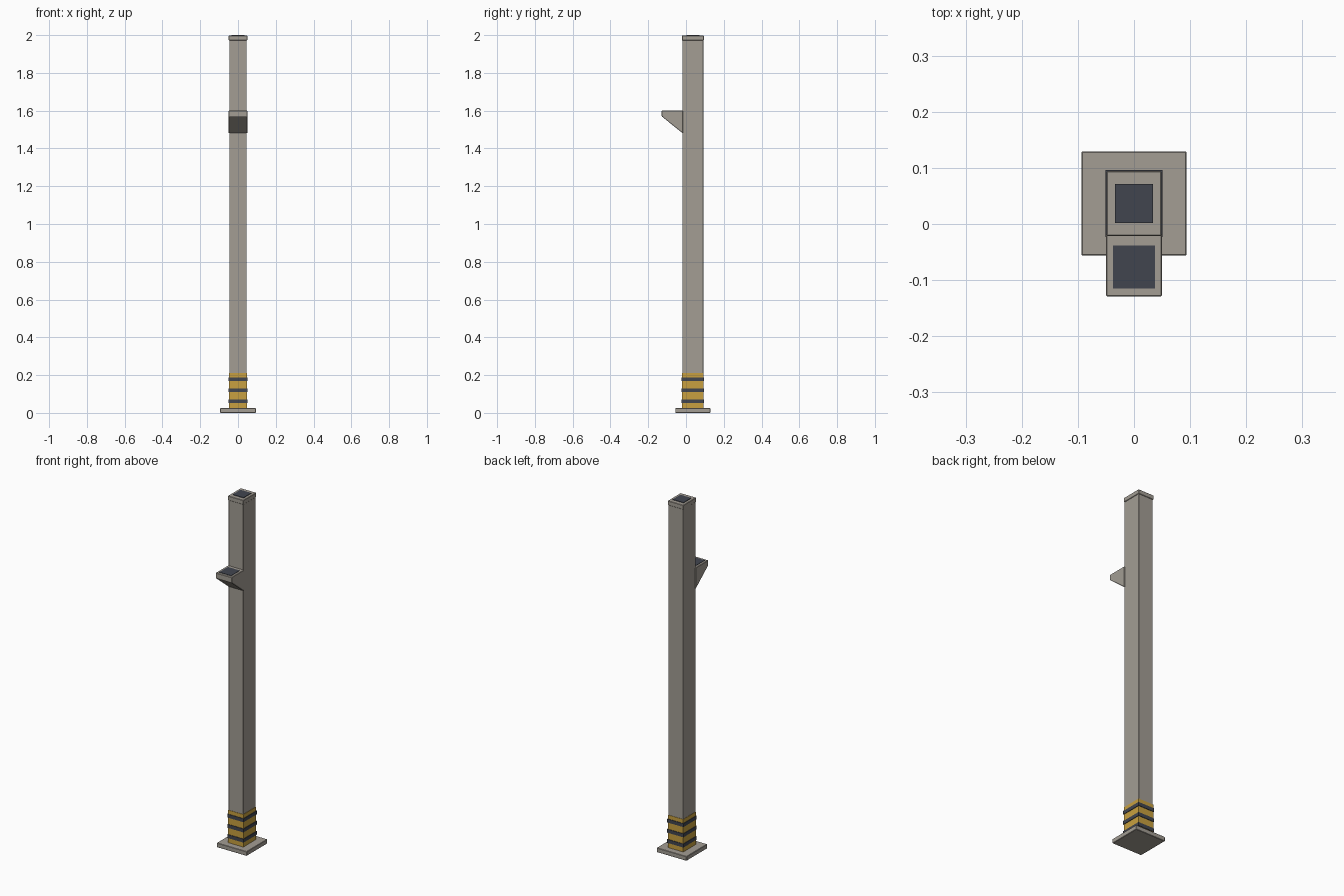
import bpy, bmesh

if "Cube" in bpy.data.objects:
    bpy.data.objects.remove(bpy.data.objects["Cube"])

def mat(name, rgb):
    m = bpy.data.materials.new(name)
    m.diffuse_color = (*rgb, 1)
    m.use_nodes = True
    m.node_tree.nodes["Principled BSDF"].inputs["Base Color"].default_value = m.diffuse_color
    return m

GREY = mat("warm grey", (0.366, 0.337, 0.296))
DARK = mat("dark slate", (0.053, 0.060, 0.078))
YELLOW = mat("safety yellow", (0.578, 0.352, 0.050))
CY = 0.0365  # post axis in y

def finish(name, bm, material, bevel):
    bmesh.ops.recalc_face_normals(bm, faces=bm.faces)
    if bevel:
        bmesh.ops.bevel(bm, geom=bm.edges[:], offset=bevel, segments=1, affect='EDGES')
    me = bpy.data.meshes.new(name)
    bm.to_mesh(me)
    bm.free()
    me.materials.append(material)
    ob = bpy.data.objects.new(name, me)
    bpy.context.collection.objects.link(ob)
    return ob

def box(name, hx, hy, z0, z1, material, cy=CY, bevel=0.0):
    bm = bmesh.new()
    bmesh.ops.create_cube(bm, size=2)
    for v in bm.verts:
        v.co = (v.co.x * hx, cy + v.co.y * hy, z0 if v.co.z < 0 else z1)
    return finish(name, bm, material, bevel)

# base plate and post
box("base_plate", 0.094, 0.093, 0, 0.025, GREY, bevel=0.002)
box("post", 0.046, 0.055, 0.025, 1.975, GREY, bevel=0.001)

# cap with dark inset plate
box("post_cap", 0.049, 0.058, 1.972, 1.997, GREY, bevel=0.002)
box("cap_plate", 0.034, 0.0345, 1.994, 2.0, DARK)

# hazard sleeve with raised stripes
box("hazard_sleeve", 0.048, 0.057, 0.025, 0.21, YELLOW)
for i in range(3):
    z = 0.062 + i * 0.058
    box(f"hazard_stripe_{i + 1}", 0.051, 0.060, z - 0.010, z + 0.010, DARK)

# wedge shelf bracket on the front
bm = bmesh.new()
profile = [(-0.017, 1.60), (-0.129, 1.60), (-0.129, 1.57), (-0.017, 1.48)]
face = bm.faces.new([bm.verts.new((-0.050, y, z)) for y, z in profile])
ext = bmesh.ops.extrude_face_region(bm, geom=[face])
bmesh.ops.translate(bm, vec=(0.100, 0, 0),
                    verts=[g for g in ext["geom"] if isinstance(g, bmesh.types.BMVert)])
finish("shelf_bracket", bm, GREY, 0.002)
box("shelf_pad", 0.0375, 0.0385, 1.597, 1.602, DARK, cy=-0.0765)
